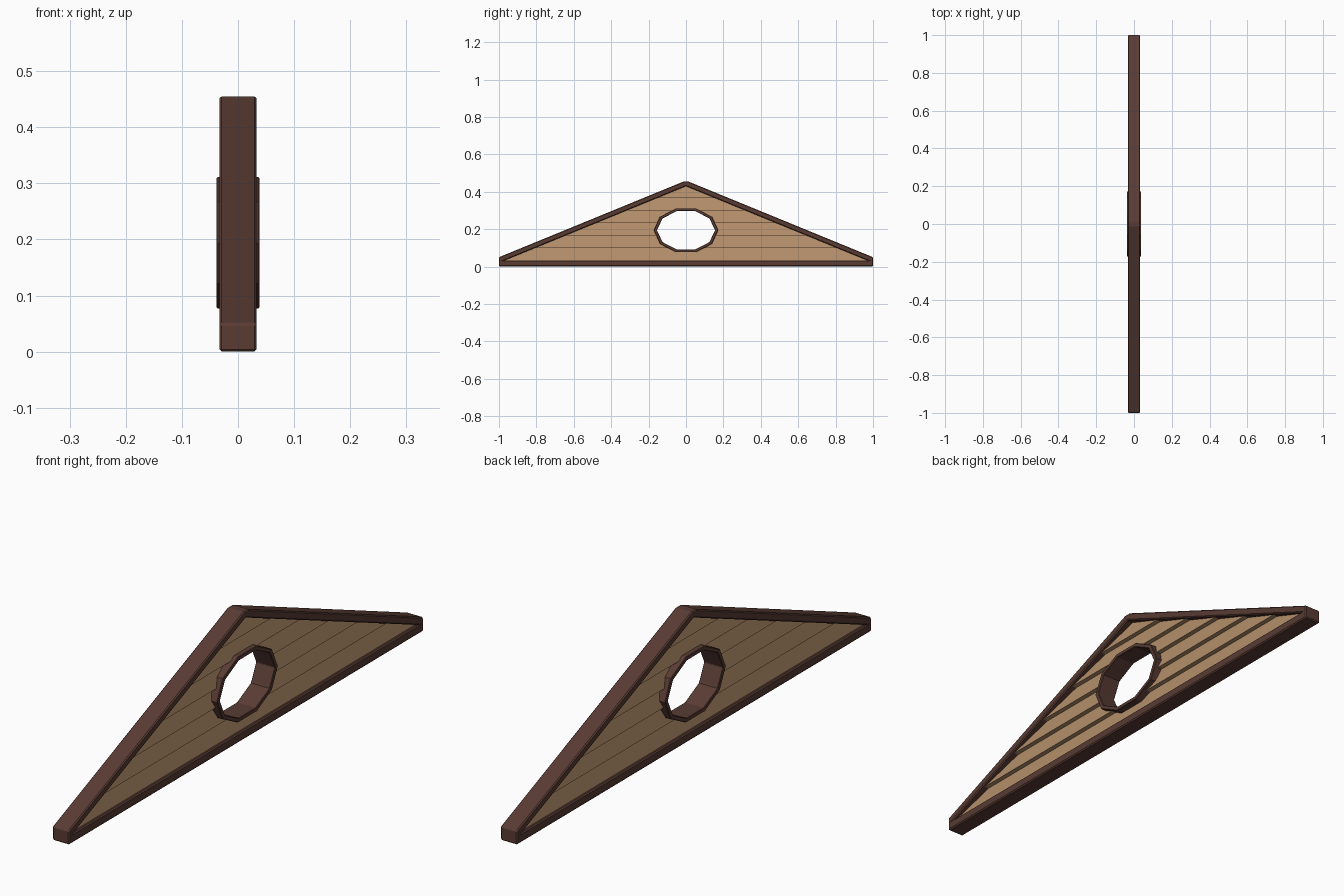
import bpy, bmesh, math

if "Cube" in bpy.data.objects:
    bpy.data.objects.remove(bpy.data.objects["Cube"])

def material(name, rgb):
    m = bpy.data.materials.new(name)
    m.diffuse_color = (*rgb, 1)
    m.use_nodes = True
    m.node_tree.nodes["Principled BSDF"].inputs["Base Color"].default_value = m.diffuse_color
    return m

DARK = material("dark_wood", (0.10, 0.045, 0.034))
LIGHT = material("light_wood", (0.45, 0.27, 0.145))

def make(name, bm, mat):
    bmesh.ops.recalc_face_normals(bm, faces=bm.faces)
    me = bpy.data.meshes.new(name)
    bm.to_mesh(me)
    bm.free()
    ob = bpy.data.objects.new(name, me)
    bpy.context.collection.objects.link(ob)
    if mat:
        me.materials.append(mat)
    return ob

def border(name, outer, inner, half, bevel):
    """Closed band between two (y, z) loops, extruded along x; inner points may repeat."""
    bm = bmesh.new()
    cache = {}
    def v(x, p):
        key = (x, *p)
        if key not in cache:
            cache[key] = bm.verts.new(key)
        return cache[key]
    def face(vs):
        vs = list(dict.fromkeys(vs))
        if len(vs) > 2:
            bm.faces.new(vs)
    n = len(outer)
    for i in range(n):
        j = (i + 1) % n
        for x in (-half, half):
            face([v(x, outer[i]), v(x, outer[j]), v(x, inner[j]), v(x, inner[i])])
        for loop in (outer, inner):
            face([v(-half, loop[i]), v(-half, loop[j]), v(half, loop[j]), v(half, loop[i])])
    ob = make(name, bm, DARK)
    mod = ob.modifiers.new("chamfer", "BEVEL")
    mod.width, mod.segments = bevel, 1
    mod.limit_method, mod.angle_limit = "ANGLE", math.radians(50)
    return ob

def ellipse(a, b, zc=0.194, n=10):
    return [(a * math.cos(2 * math.pi * i / n), zc + b * math.sin(2 * math.pi * i / n))
            for i in range(n)]

# Gable frame
right, apex, left = (0.97, 0.033), (0, 0.43), (-0.97, 0.033)
border("gable_frame",
       [(1, 0), (1, 0.05), (0.012, 0.455), (-0.012, 0.455), (-1, 0.05), (-1, 0)],
       [right, right, apex, apex, left, left], 0.033, 0.004)

# Ten-sided window surround
border("window_surround", ellipse(0.172, 0.123), ellipse(0.155, 0.108), 0.038, 0.002)

# Cutter for the window opening
bm = bmesh.new()
loops = [[bm.verts.new((x, y, z)) for y, z in ellipse(0.162, 0.115)] for x in (-0.1, 0.1)]
for loop in loops:
    bm.faces.new(loop)
for i in range(10):
    j = (i + 1) % 10
    bm.faces.new([loops[0][i], loops[0][j], loops[1][j], loops[1][i]])
cutter = make("window_cutter", bm, None)
cutter.hide_render = True

# Lapped boards, thick at the lower edge and thin at the upper edge
for k in range(6):
    z0 = 0.033 + k * 0.0668
    bm = bmesh.new()
    rows = []
    for z, half in ((z0, 0.023), (z0 + 0.0668, 0.005)):
        w = (0.443 - z) / 0.41
        rows.append([bm.verts.new(p) for p in
                     ((-half, -w, z), (half, -w, z), (half, w, z), (-half, w, z))])
    for row in rows:
        bm.faces.new(row)
    for i in range(4):
        j = (i + 1) % 4
        bm.faces.new([rows[0][i], rows[0][j], rows[1][j], rows[1][i]])
    board = make(f"siding_board_{k + 1}", bm, LIGHT)
    if 0 < k < 5:
        mod = board.modifiers.new("opening", "BOOLEAN")
        mod.operation, mod.solver, mod.object = "DIFFERENCE", "EXACT", cutter
        bpy.context.view_layer.objects.active = board
        bpy.ops.object.modifier_apply(modifier=mod.name)
    elif k == 0:
        mod = board.modifiers.new("opening", "BOOLEAN")
        mod.operation, mod.solver, mod.object = "DIFFERENCE", "EXACT", cutter
        bpy.context.view_layer.objects.active = board
        bpy.ops.object.modifier_apply(modifier=mod.name)
bpy.data.objects.remove(cutter)
